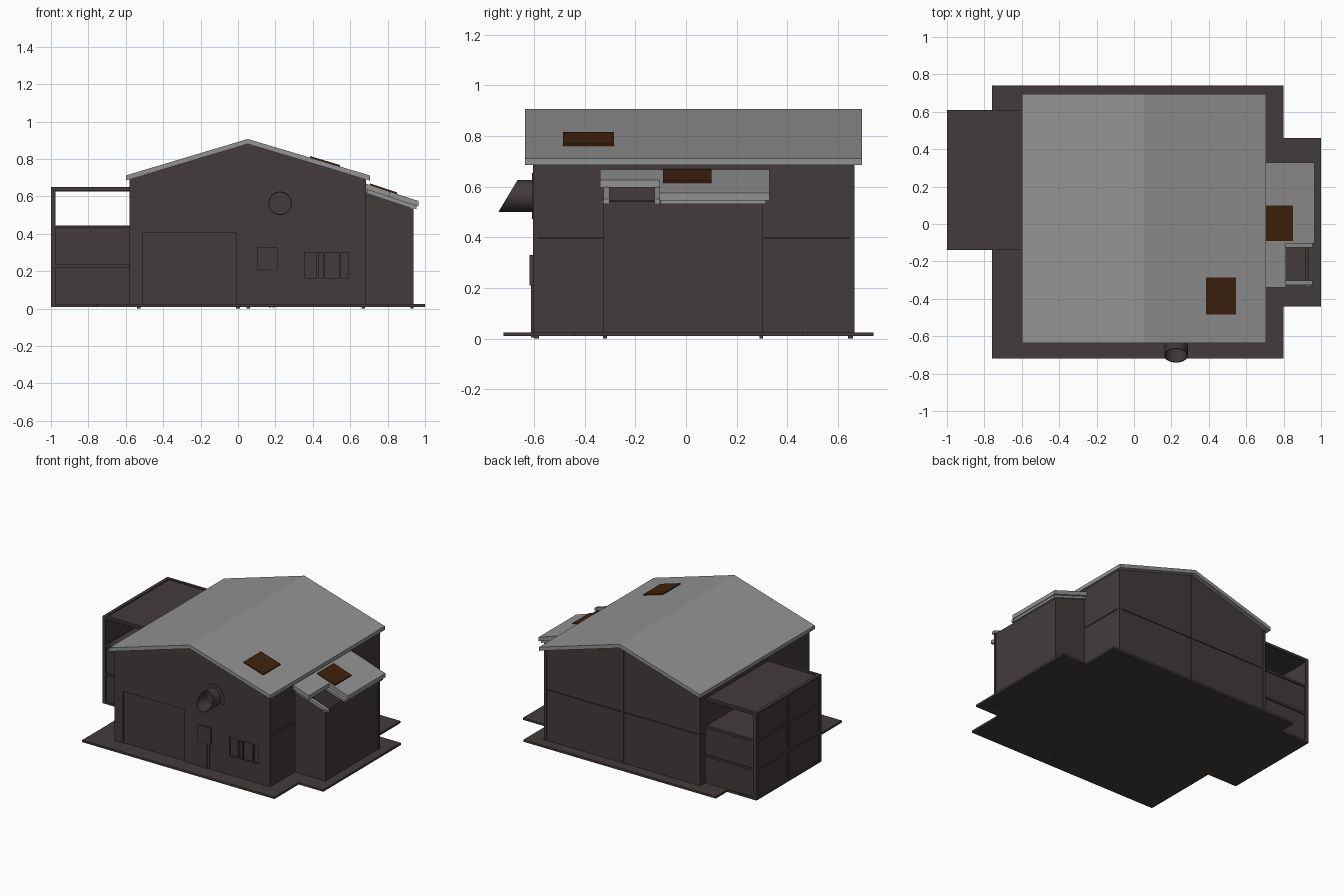
import bpy, bmesh, math
from mathutils import Vector, Matrix

if "Cube" in bpy.data.objects:
    bpy.data.objects.remove(bpy.data.objects["Cube"])


def material(name, rgb):
    m = bpy.data.materials.new(name)
    m.use_nodes = True
    m.diffuse_color = (*rgb, 1)
    m.node_tree.nodes["Principled BSDF"].inputs["Base Color"].default_value = (*rgb, 1)
    return m


WALL = material("dark wall", (0.055, 0.044, 0.044))
ROOF = material("grey roof", (0.29, 0.29, 0.29))
GLASS = material("brown skylight", (0.05, 0.016, 0.004))


def finish(name, bm, mat):
    bmesh.ops.recalc_face_normals(bm, faces=bm.faces)
    mesh = bpy.data.meshes.new(name)
    bm.to_mesh(mesh)
    bm.free()
    mesh.materials.append(mat)
    ob = bpy.data.objects.new(name, mesh)
    bpy.context.collection.objects.link(ob)
    return ob


def prism(name, profile, y0, y1, mat=WALL):
    """Extrude an x-z outline along y."""
    bm = bmesh.new()
    face = bm.faces.new([bm.verts.new((x, y0, z)) for x, z in profile])
    ext = bmesh.ops.extrude_face_region(bm, geom=[face])["geom"]
    verts = [g for g in ext if isinstance(g, bmesh.types.BMVert)]
    bmesh.ops.translate(bm, verts=verts, vec=(0, y1 - y0, 0))
    return finish(name, bm, mat)


def box(name, x0, x1, y0, y1, z0, z1, mat=WALL):
    return prism(name, [(x0, z0), (x1, z0), (x1, z1), (x0, z1)], y0, y1, mat)


def cut(ob, cutter):
    """Subtract a cutter, then discard it."""
    mod = ob.modifiers.new("opening", 'BOOLEAN')
    mod.operation, mod.object, mod.solver = 'DIFFERENCE', cutter, 'EXACT'
    dg = bpy.context.evaluated_depsgraph_get()
    mesh = bpy.data.meshes.new_from_object(ob.evaluated_get(dg))
    ob.modifiers.clear()
    ob.data = mesh
    bpy.data.objects.remove(cutter)


# Ground slab with a side step
box("ground_slab", -0.76, 0.80, -0.72, 0.74, 0.01, 0.025)
box("side_slab", 0.80, 1.0, -0.44, 0.46, 0.01, 0.025)

# Main house: inner core, two wall bands with a seam, gabled front plate
RIDGE, EAVE, PEAK = 0.052, 0.69, 0.882
L, R, SEAM = -0.58, 0.685, 0.395


def gable(x0, x1, base):
    return [(x0, base), (x1, base), (x1, EAVE), (RIDGE, PEAK), (x0, EAVE)]


prism("house_core", gable(L + 0.008, R - 0.008, 0.02), -0.585, 0.652)
box("lower_walls", L, R, -0.585, 0.66, 0.02, SEAM)
prism("upper_walls", gable(L, R, SEAM + 0.005), -0.585, 0.66)
front = prism("front_wall", gable(L, R, 0.02), -0.605, -0.585)
cut(front, box("door_cutter", -0.51, -0.01, -0.7, -0.595, 0.0, 0.405))
cut(front, box("window_cutter", 0.355, 0.59, -0.7, -0.592, 0.165, 0.30))
box("back_column", RIDGE - 0.01, RIDGE + 0.01, 0.65, 0.665, 0.02, PEAK - 0.01)
for side, x in (("left", L), ("right", R - 0.02)):
    box("back_post_" + side, x, x + 0.02, 0.645, 0.665, 0.02, EAVE)

# Window bars
for i, x in enumerate((0.42, 0.455, 0.54)):
    box(f"window_bar_{i}", x, x + 0.01, -0.605, -0.59, 0.165, 0.30)

# Main roof
prism("main_roof", [(-0.60, 0.685), (RIDGE, 0.88), (0.705, 0.685),
                    (0.705, 0.712), (RIDGE, 0.907), (-0.60, 0.712)], -0.635, 0.695, ROOF)

# Meter box on two legs
box("meter_box", 0.105, 0.21, -0.617, -0.60, 0.21, 0.33)
for i, x in enumerate((0.165, 0.185)):
    box(f"meter_leg_{i}", x, x + 0.011, -0.612, -0.60, 0.005, 0.21)

# Foundation feet below the posts
for i, x in enumerate((-0.53, 0.0, 0.055, 0.67)):
    for j, y in enumerate((-0.59, 0.65)):
        box(f"foot_{i}_{j}", x - 0.01, x + 0.01, y - 0.01, y + 0.01, 0, 0.012)


# Vent pipe with a slanted mouth and a flat wall collar
def tube(name, outer, inner, depth, slant):
    bm = bmesh.new()
    rings = []
    for r, y in ((outer, -0.60), (outer, -0.60 - depth), (inner, -0.60 - depth), (inner, -0.60)):
        ring = []
        for k in range(32):
            a = math.tau * k / 32
            z = r * math.sin(a)
            shift = slant * z if y < -0.60 else 0
            ring.append(bm.verts.new((0.225 + r * math.cos(a), y + shift, 0.563 + z)))
        rings.append(ring)
    for n in range(4):
        a, b = rings[n], rings[(n + 1) % 4]
        for k in range(32):
            m = (k + 1) % 32
            bm.faces.new((a[k], a[m], b[m], b[k]))
    ob = finish(name, bm, WALL)
    bpy.ops.object.select_all(action='DESELECT')
    ob.select_set(True)
    bpy.context.view_layer.objects.active = ob
    bpy.ops.object.shade_smooth_by_angle(angle=math.radians(35))


tube("vent_pipe", 0.063, 0.058, 0.103, 0.6)
tube("vent_collar", 0.09, 0.06, 0.008, 0)

# Left extension: closed lower storeys, open top storey, recessed deck
X0, X1, Y0, Y1, TOP = -1.0, -0.575, -0.14, 0.61, 0.65
box("extension_body", X0 + 0.01, X1, Y0 + 0.01, Y1 - 0.01, 0.01, 0.44)
box("extension_deck", X0 + 0.01, X1, Y0 + 0.01, Y1 - 0.01, 0.625, 0.642)
box("extension_upper_wall", X0 + 0.01, X0 + 0.02, Y0 + 0.01, Y1 - 0.01, 0.44, 0.63)
for i, y in enumerate((Y0, (Y0 + Y1) / 2 - 0.01, Y1 - 0.02)):
    box(f"extension_post_{i}", X0, X0 + 0.025, y, y + 0.02, 0.01, TOP)
for i, (z0, z1) in enumerate(((0.01, 0.025), (0.22, 0.235), (0.43, 0.445), (0.632, TOP))):
    box(f"extension_side_rail_{i}", X0, X0 + 0.025, Y0, Y1, z0, z1)
    box(f"extension_front_rail_{i}", X0, X1, Y0, Y0 + 0.02, z0, z1)
    box(f"extension_back_rail_{i}", X0, X1, Y1 - 0.02, Y1, z0, z1)


# Right porch under a sloping roof
def slope(x):
    return 0.663 - 0.33 * (x - 0.70)


def sloped(name, x0, x1, y0, y1, drop, thick, mat):
    prism(name, [(x0, slope(x0) - drop - thick), (x1, slope(x1) - drop - thick),
                 (x1, slope(x1) - drop), (x0, slope(x0) - drop)], y0, y1, mat)


def porch_wall(name, x0, x1, y0, y1):
    prism(name, [(x0, 0.02), (x1, 0.02), (x1, slope(x1) - 0.045),
                 (x0, slope(x0) - 0.045)], y0, y1)


porch_wall("porch_body", 0.68, 0.932, -0.105, 0.305)
porch_wall("porch_front_wall", 0.68, 0.932, -0.32, -0.305)
porch_wall("porch_side_wall", 0.918, 0.932, -0.32, -0.10)
sloped("porch_roof", 0.685, 0.965, -0.105, 0.33, 0, 0.03, ROOF)
sloped("porch_roof_short", 0.685, 0.812, -0.34, -0.105, 0, 0.03, ROOF)
sloped("porch_roof_lining", 0.685, 0.955, -0.10, 0.315, 0.03, 0.018, ROOF)
for i, y in enumerate((-0.325, -0.125)):
    sloped(f"porch_beam_{i}", 0.69, 0.955, y, y + 0.022, 0.028, 0.02, ROOF)
for i, y in enumerate((-0.327, 0.29)):
    box(f"porch_post_{i}", 0.922, 0.937, y, y + 0.015, 0.0, 0.54)
    box(f"porch_post_cap_{i}", 0.918, 0.942, y - 0.004, y + 0.019, 0.535, 0.546, ROOF)


# Skylights lying just above the roof planes
def skylight(name, x0, x1, y0, y1, height):
    prism(name, [(x0, height(x0) - 0.005), (x1, height(x1) - 0.005),
                 (x1, height(x1) + 0.008), (x0, height(x0) + 0.008)], y0, y1, GLASS)


skylight("main_skylight", 0.385, 0.545, -0.485, -0.285,
         lambda x: 0.907 - 0.2986 * (x - RIDGE))
skylight("porch_skylight", 0.706, 0.85, -0.09, 0.10, slope)
